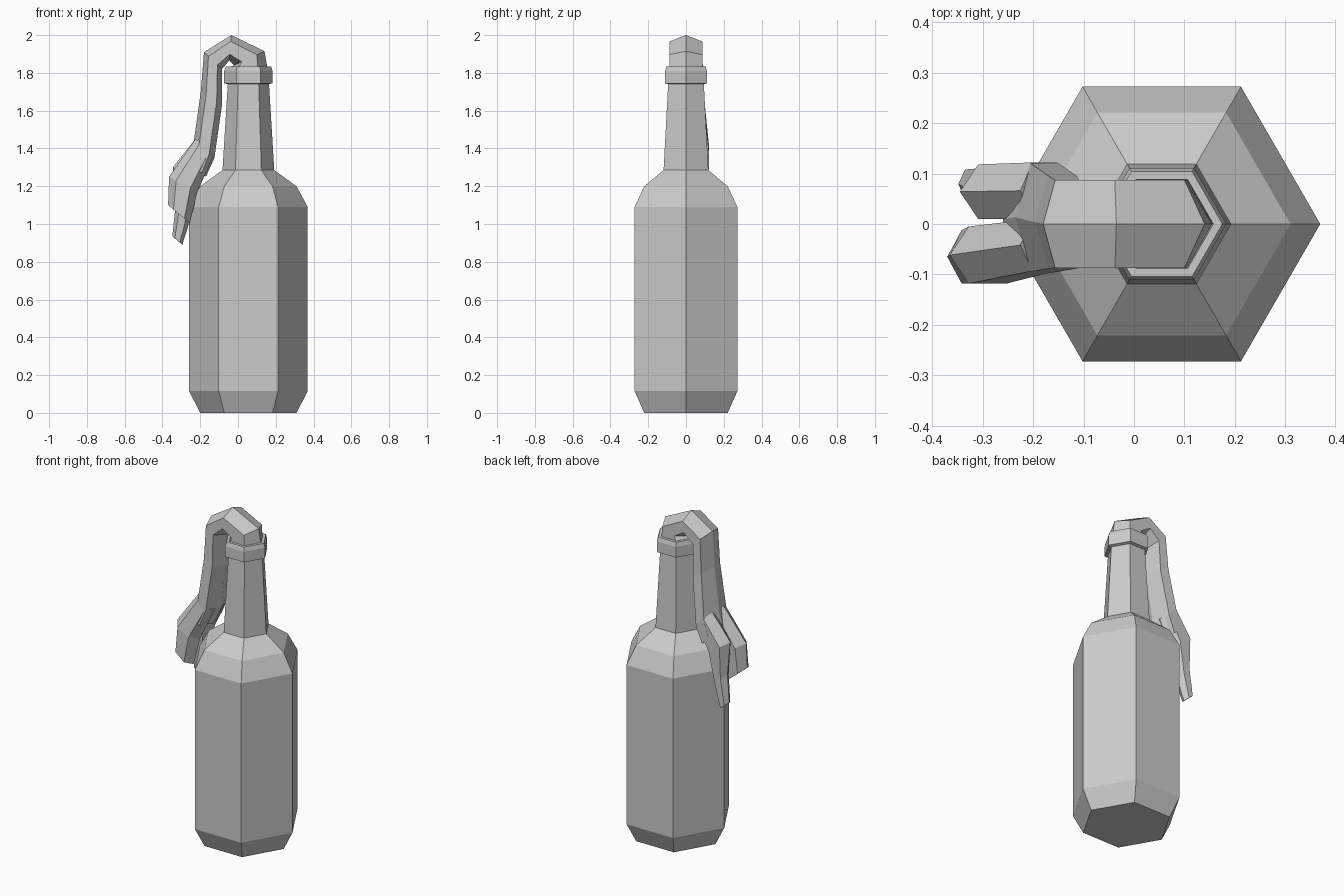
import bpy, bmesh, math
from mathutils import Vector

if "Cube" in bpy.data.objects:
    bpy.data.objects.remove(bpy.data.objects["Cube"])

CX = 0.055  # bottle axis


def loft(name, rings):
    """Skin a list of equal-length point rings and cap both ends."""
    bm = bmesh.new()
    loops = [[bm.verts.new(p) for p in ring] for ring in rings]
    n = len(loops[0])
    for a, b in zip(loops, loops[1:]):
        for i in range(n):
            j = (i + 1) % n
            bm.faces.new((a[i], a[j], b[j], b[i]))
    bm.faces.new(loops[0][::-1])
    bm.faces.new(loops[-1])
    bmesh.ops.recalc_face_normals(bm, faces=bm.faces)
    me = bpy.data.meshes.new(name)
    bm.to_mesh(me)
    bm.free()
    ob = bpy.data.objects.new(name, me)
    bpy.context.collection.objects.link(ob)
    return ob


def hex_ring(r, z):
    return [(CX + r * math.cos(i * math.pi / 3), r * math.sin(i * math.pi / 3), z)
            for i in range(6)]


def cloth_ring(ox, oz, ix, iz, y0, y1):
    """Six-sided cloth section from an outer ridge (ox, oz) to an inner ridge (ix, iz)."""
    o, i = Vector((ox, 0, oz)), Vector((ix, 0, iz))
    mid = (y0 + y1) / 2
    return [o.lerp(i, t) + Vector((0, y, 0)) for t, y in
            ((0, mid), (.25, y1), (.75, y1), (1, mid), (.75, y0), (.25, y0))]


# Bottle body with shoulder and neck
loft("bottle", [hex_ring(r, z) for r, z in (
    (.255, 0), (.314, .115), (.314, 1.09), (.255, 1.2), (.137, 1.285), (.108, 1.76))])

# Lip collar, hollow at the top
loft("bottle_lip", [hex_ring(r, z) for r, z in (
    (.108, 1.74), (.128, 1.745), (.128, 1.81), (.12, 1.835), (.102, 1.835), (.098, 1.765))])

# Cloth strip stuffed in the neck and folded over the side
loft("rag", [cloth_ring(*s) for s in (
    (.155, 1.765, -.045, 1.765, -.087, .087),
    (.155, 1.83, -.045, 1.83, -.087, .087),
    (.14, 1.915, -.02, 1.84, -.087, .087),
    (-.035, 2.0, -.047, 1.865, -.087, .087),
    (-.18, 1.91, -.085, 1.82, -.087, .087),
    (-.197, 1.70, -.085, 1.63, -.088, .095),
    (-.235, 1.43, -.125, 1.35, -.095, .122),
    (-.26, 1.33, -.17, 1.25, -.10, .12))])

# Two hanging ends of the cloth
loft("rag_front_end", [cloth_ring(*s) for s in (
    (-.225, 1.45, -.13, 1.36, -.093, .01),
    (-.365, 1.25, -.215, 1.17, -.118, -.005),
    (-.37, 1.10, -.255, 1.005, -.118, -.012))])
loft("rag_back_end", [cloth_ring(*s) for s in (
    (-.225, 1.45, -.13, 1.36, .01, .122),
    (-.345, 1.30, -.20, 1.21, .01, .118),
    (-.33, 1.10, -.25, 1.03, .03, .11),
    (-.348, .935, -.295, .89, .05, .108))])
